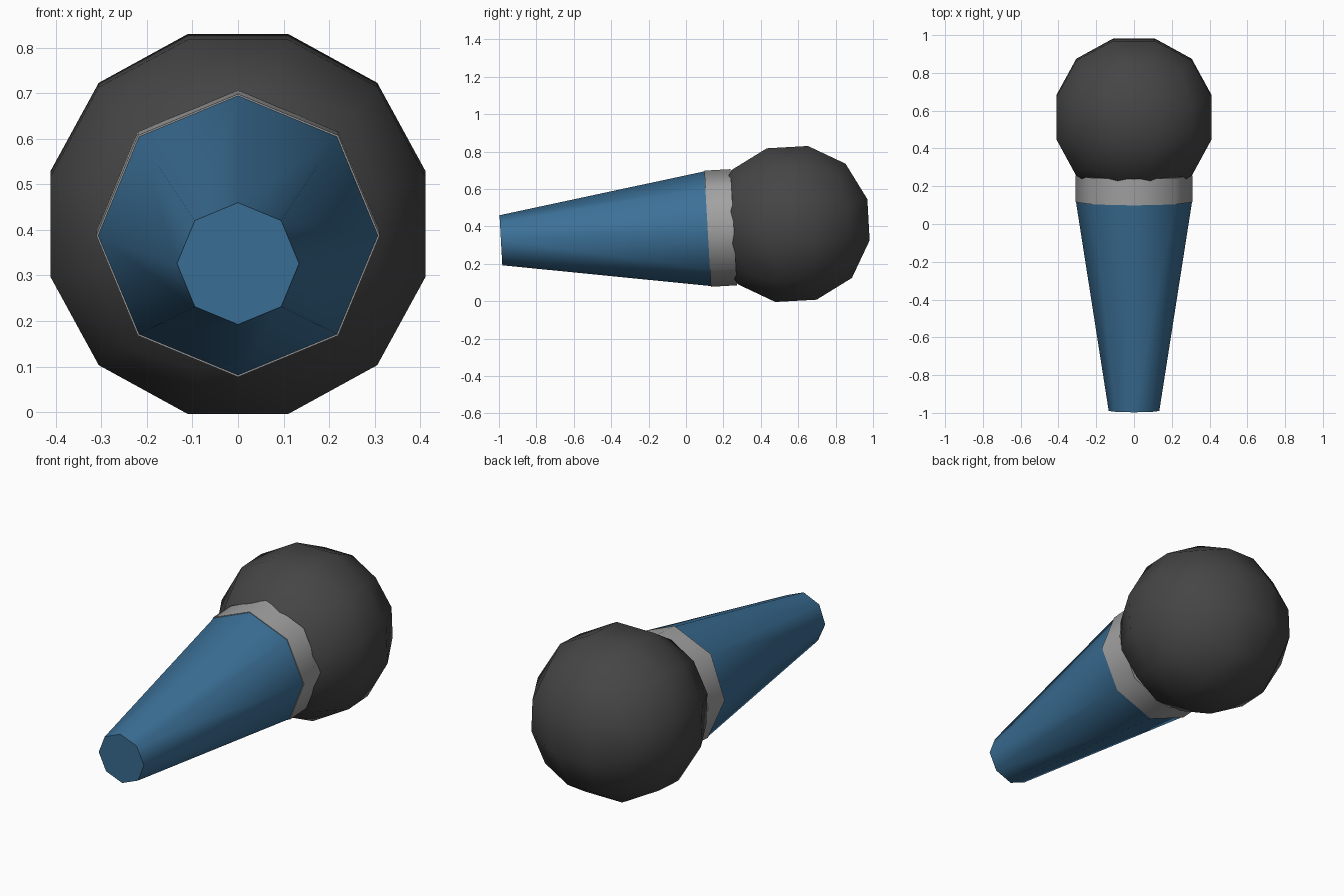
import bpy, bmesh, math
from mathutils import Matrix, Vector

cube = bpy.data.objects.get("Cube")
if cube:
    bpy.data.objects.remove(cube, do_unlink=True)

# The whole model leans slightly about the centre of its round head
LEAN = Matrix.Translation((0, 0.565, 0.413)) @ Matrix.Rotation(math.radians(3.2), 4, 'X')


def material(name, rgb):
    m = bpy.data.materials.new(name)
    m.use_nodes = True
    m.diffuse_color = (*rgb, 1)
    bsdf = m.node_tree.nodes["Principled BSDF"]
    bsdf.inputs["Base Color"].default_value = (*rgb, 1)
    bsdf.inputs["Roughness"].default_value = 0.6
    return m


def finish(name, bm, mat, angle):
    bmesh.ops.recalc_face_normals(bm, faces=bm.faces)
    bm.transform(LEAN)
    mesh = bpy.data.meshes.new(name)
    bm.to_mesh(mesh)
    bm.free()
    mesh.materials.append(mat)
    ob = bpy.data.objects.new(name, mesh)
    bpy.context.collection.objects.link(ob)
    bpy.ops.object.select_all(action='DESELECT')
    bpy.context.view_layer.objects.active = ob
    ob.select_set(True)
    bpy.ops.object.shade_smooth_by_angle(angle=math.radians(angle))
    return ob


def octagon_tube(name, y0, r0, y1, r1, mat):
    """Closed eight-sided taper along y, with a corner pointing up."""
    bm = bmesh.new()
    rings = []
    for y, r in ((y0, r0), (y1, r1)):
        rings.append([bm.verts.new((r * math.sin(k * math.pi / 4), y, r * math.cos(k * math.pi / 4)))
                      for k in range(8)])
    for k in range(8):
        n = (k + 1) % 8
        bm.faces.new((rings[0][k], rings[0][n], rings[1][n], rings[1][k]))
    for ring in rings:
        bm.faces.new(ring)
    return finish(name, bm, mat, 50)


blue = material("handle blue", (0.044, 0.162, 0.31))
grey = material("band grey", (0.36, 0.36, 0.36))
dark = material("head charcoal", (0.06, 0.06, 0.06))

# Handle and collar band
octagon_tube("handle", -1.557, 0.134, -0.45, 0.307, blue)
octagon_tube("collar_band", -0.45, 0.311, -0.31, 0.311, grey)

# Head: a cube cut in thirds and pushed out to a sphere
bm = bmesh.new()
bmesh.ops.create_cube(bm, size=2)
bmesh.ops.subdivide_edges(bm, edges=bm.edges[:], cuts=2, use_grid_fill=True)
inner = math.tan(math.radians(15))
for v in bm.verts:
    p = Vector([c if abs(c) > 0.9 else math.copysign(inner, c) for c in v.co])
    v.co = p.normalized() * 0.44
finish("head", bm, dark, 50)
